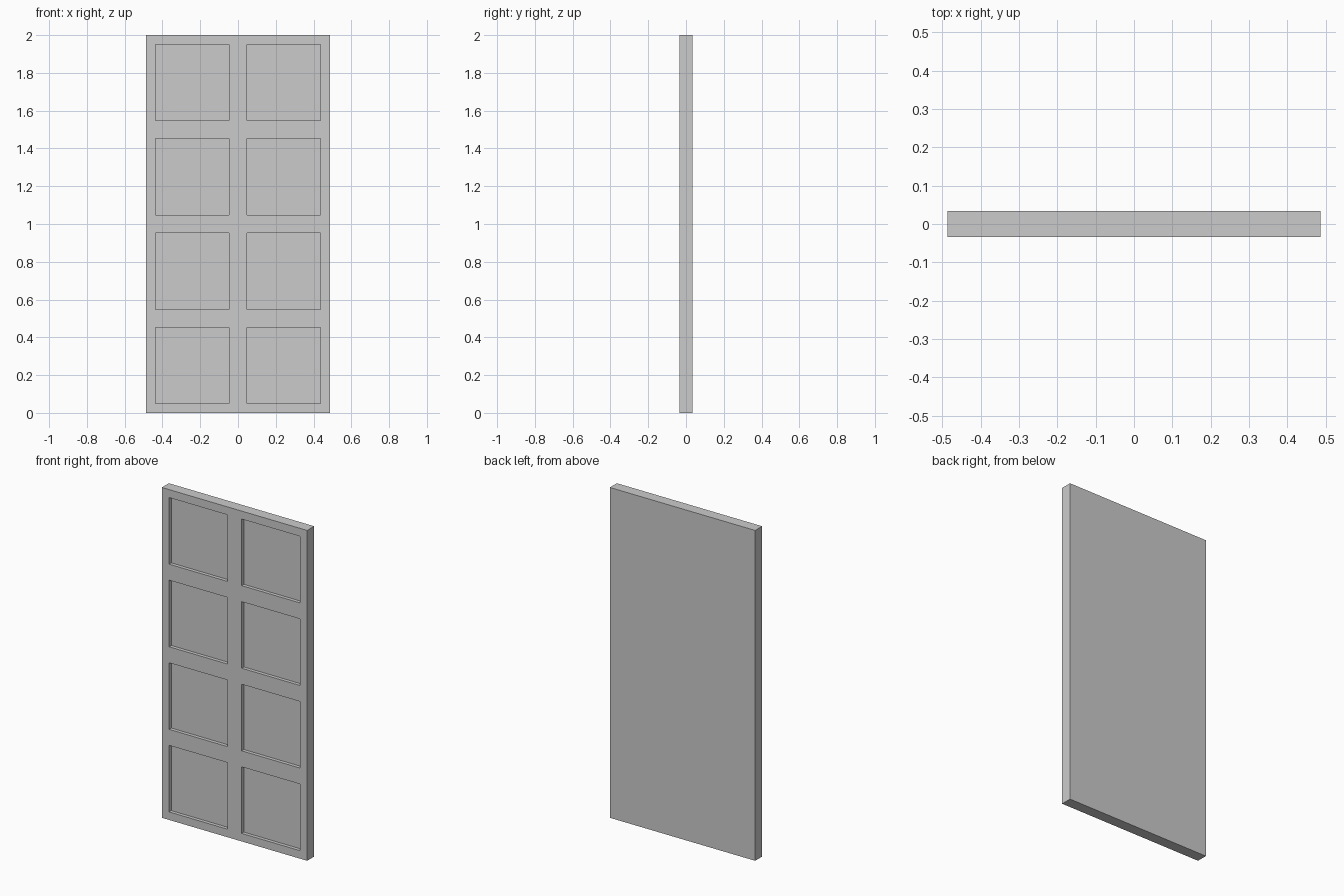
import bpy
import bmesh
from mathutils import Matrix, Vector

if "Cube" in bpy.data.objects:
    bpy.data.objects.remove(bpy.data.objects["Cube"])

W, T, H = 0.973, 0.067, 2.0      # door width, thickness, height
COLS, ROWS = 2, 4
MARGIN = 0.0485                  # frame width around each panel
DEPTH = 0.021                    # panel recess depth

bm = bmesh.new()

# Door slab
bmesh.ops.create_cube(bm, size=1, matrix=Matrix.Translation((0, 0, H / 2)) @ Matrix.Diagonal((W, T, H, 1)))


def front_faces():
    return [f for f in bm.faces if f.normal.y < -0.9]


def cut_front(co, no):
    """Cut only the front face along a plane."""
    faces = front_faces()
    geom = faces + list({e for f in faces for e in f.edges}) + list({v for f in faces for v in f.verts})
    bmesh.ops.bisect_plane(bm, geom=geom, plane_co=co, plane_no=no)
    bm.normal_update()


def panel_edges(start, size, count):
    pitch = size / count
    return [start + i * pitch + s for i in range(count) for s in (MARGIN, pitch - MARGIN)]


bm.normal_update()
# Layout of stiles and rails on the front
xs = panel_edges(-W / 2, W, COLS)
zs = panel_edges(0, H, ROWS)
for x in xs:
    cut_front(Vector((x, 0, 0)), Vector((1, 0, 0)))
for z in zs:
    cut_front(Vector((0, 0, z)), Vector((0, 0, 1)))


def inside(v, cuts):
    return any(a < v < b for a, b in zip(cuts[::2], cuts[1::2]))


# Recessed square panels
panels = [f for f in front_faces()
          if inside(f.calc_center_median().x, xs) and inside(f.calc_center_median().z, zs)]
bmesh.ops.inset_individual(bm, faces=panels, thickness=0, depth=-DEPTH, use_even_offset=True)
bm.normal_update()

mesh = bpy.data.meshes.new("panelled_door")
bm.to_mesh(mesh)
bm.free()
bpy.context.collection.objects.link(bpy.data.objects.new("panelled_door", mesh))
